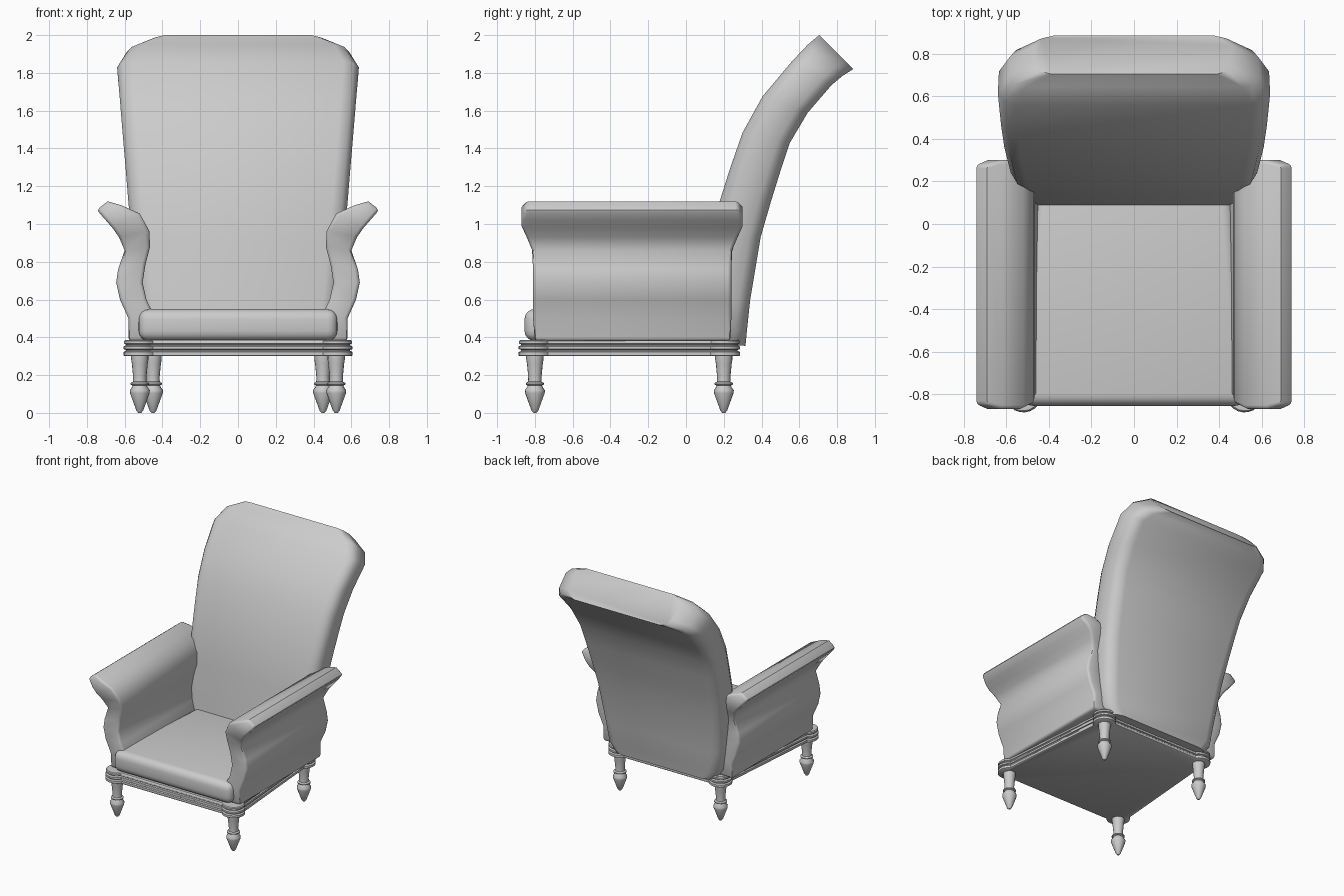
import bpy, bmesh
from math import cos, sin, pi, radians, atan2

if "Cube" in bpy.data.objects:
    bpy.data.objects.remove(bpy.data.objects["Cube"])


def finish(name, bm, angle=40, bevel=0, segs=3):
    bmesh.ops.recalc_face_normals(bm, faces=bm.faces)
    me = bpy.data.meshes.new(name)
    bm.to_mesh(me)
    bm.free()
    ob = bpy.data.objects.new(name, me)
    bpy.context.collection.objects.link(ob)
    bpy.ops.object.select_all(action='DESELECT')
    ob.select_set(True)
    bpy.context.view_layer.objects.active = ob
    if bevel:
        mod = ob.modifiers.new("soft_edges", 'BEVEL')
        mod.width, mod.segments = bevel, segs
        mod.limit_method, mod.angle_limit = 'ANGLE', radians(55)
        bpy.ops.object.modifier_apply(modifier=mod.name)
    bpy.ops.object.shade_smooth_by_angle(angle=radians(angle))
    return ob


def loft(bm, rings):
    """Skin closed rings of points and cap both ends."""
    vs = [[bm.verts.new(p) for p in r] for r in rings]
    n = len(vs[0])
    for a, b in zip(vs, vs[1:]):
        for i in range(n):
            j = (i + 1) % n
            bm.faces.new((a[i], a[j], b[j], b[i]))
    bm.faces.new(vs[0])
    bm.faces.new(vs[-1])


LEGS = [(0.52, -0.8), (0.45, 0.2), (-0.45, 0.2), (-0.52, -0.8)]

# Turned legs
leg_profile = [(.008, 0), (.018, .012), (.052, .105), (.053, .12), (.04, .138),
               (.038, .145), (.048, .15), (.048, .158), (.036, .165), (.035, .19),
               (.042, .26), (.046, .285), (.046, .31)]
for (x, y), name in zip(LEGS, ("front_leg_right", "back_leg_right",
                               "back_leg_left", "front_leg_left")):
    bm = bmesh.new()
    loft(bm, [[(x + r * cos(k * pi / 8), y + r * sin(k * pi / 8), z)
               for k in range(16)] for r, z in leg_profile])
    finish(name, bm)

# Moulded base frame with a round lobe over every leg
frame_profile = [(.08, .30), (.086, .304), (.086, .322), (.074, .328), (.074, .334),
                 (.086, .338), (.086, .352), (.074, .358), (.074, .363),
                 (.084, .367), (.084, .38), (.078, .386)]
rings = []
for r, z in frame_profile:
    ring = []
    for (x, y), mid in zip(LEGS, (-45, 45, 135, 225)):
        for k in range(13):
            a = radians(mid - 100 + 200 * k / 12)
            ring.append((x + r * cos(a), y + r * sin(a), z))
    rings.append(ring)
bm = bmesh.new()
loft(bm, rings)
finish("base_frame", bm)

# Seat cushion, tapering to the back
bm = bmesh.new()
loft(bm, [[(-.53, -.855, z), (.53, -.855, z), (.46, .22, z), (-.46, .22, z)]
          for z in (.38, .55)])
finish("seat_cushion", bm, 50, .055, 4)

# Scrolled arms: outer x, z, inner x, z, front y, back y
arm = [(.58, .38, .45, .38, -.80, .235), (.58, .50, .45, .53, -.81, .24),
       (.625, .60, .485, .60, -.81, .24), (.645, .69, .505, .69, -.81, .24),
       (.635, .76, .49, .785, -.81, .24), (.60, .86, .465, .88, -.815, .245),
       (.63, .93, .47, .965, -.845, .275), (.665, .98, .52, 1.055, -.87, .30),
       (.70, 1.02, .62, 1.10, -.87, .30), (.748, 1.075, .69, 1.12, -.85, .28)]
for s, side in ((1, "right"), (-1, "left")):
    bm = bmesh.new()
    rows = [[bm.verts.new(p) for p in ((s * xo, f, zo), (s * xi, f, zi),
                                       (s * xi, b, zi), (s * xo, b, zo))]
            for xo, zo, xi, zi, f, b in arm]
    for a, b in zip(rows, rows[1:]):
        for i in range(4):
            j = (i + 1) % 4
            bm.faces.new((a[i], a[j], b[j], b[i]))
    bm.faces.new(rows[0])
    bm.faces.new(rows[-1])
    finish("arm_" + side, bm, 45, .018, 2)

# Reclined back rest: front y, z, rear y, z, half width
back = [(.06, .37, .315, .355, .45), (.075, .45, .322, .43, .505),
        (.09, .55, .34, .60, .525), (.14, .90, .395, .93, .56),
        (.175, 1.11, .45, 1.12, .58), (.235, 1.30, .50, 1.28, .595),
        (.30, 1.485, .55, 1.43, .61), (.405, 1.675, .645, 1.59, .625),
        (.56, 1.86, .77, 1.735, .64), (.645, 1.95, .83, 1.785, .59),
        (.705, 2.0, .885, 1.82, .47)]
# depth fraction and inset from the side edge
section = [(0, .08), (.07, .03), (.25, 0), (.75, .005), (.93, .035), (1, .09)]
rings = []
for yf, zf, yb, zb, w in back:
    half = [(w - d, yf + t * (yb - yf), zf + t * (zb - zf)) for t, d in section]
    rings.append(half + [(-x, y, z) for x, y, z in reversed(half)])
bm = bmesh.new()
loft(bm, rings)
finish("back_rest", bm, 50)
